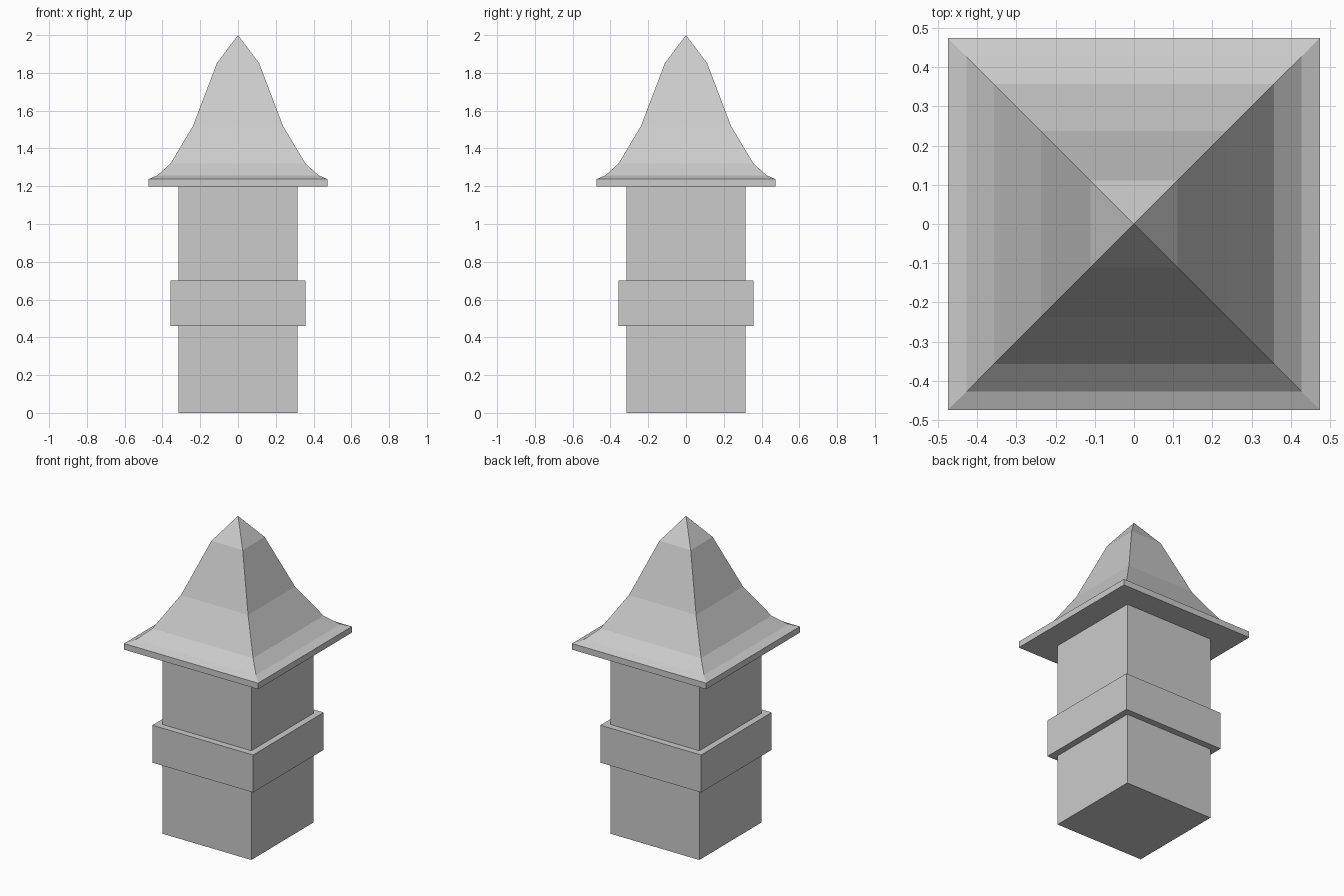
import bpy, bmesh

if "Cube" in bpy.data.objects:
    bpy.data.objects.remove(bpy.data.objects["Cube"])


def square_loft(name, profile):
    """Stack square rings given as (half_width, z); zero width makes an apex."""
    bm = bmesh.new()
    rings = []
    for h, z in profile:
        corners = [(0, 0)] if h == 0 else [(-h, -h), (h, -h), (h, h), (-h, h)]
        rings.append([bm.verts.new((x, y, z)) for x, y in corners])
    bm.faces.new(rings[0][::-1])
    for low, high in zip(rings, rings[1:]):
        for i in range(4):
            j = (i + 1) % 4
            if len(high) == 1:
                bm.faces.new((low[i], low[j], high[0]))
            else:
                bm.faces.new((low[i], low[j], high[j], high[i]))
    if len(rings[-1]) == 4:
        bm.faces.new(rings[-1])
    mesh = bpy.data.meshes.new(name)
    bm.to_mesh(mesh)
    bm.free()
    obj = bpy.data.objects.new(name, mesh)
    bpy.context.collection.objects.link(obj)
    return obj


# Square tower shaft
square_loft("shaft", [(0.315, 0), (0.315, 1.2)])

# Raised band around the shaft
square_loft("band", [(0.357, 0.46), (0.357, 0.70)])

# Flared roof with a thin eave
square_loft("roof", [(0.475, 1.198), (0.475, 1.237), (0.427, 1.257),
                     (0.357, 1.32), (0.238, 1.52), (0.111, 1.853), (0, 2.0)])
